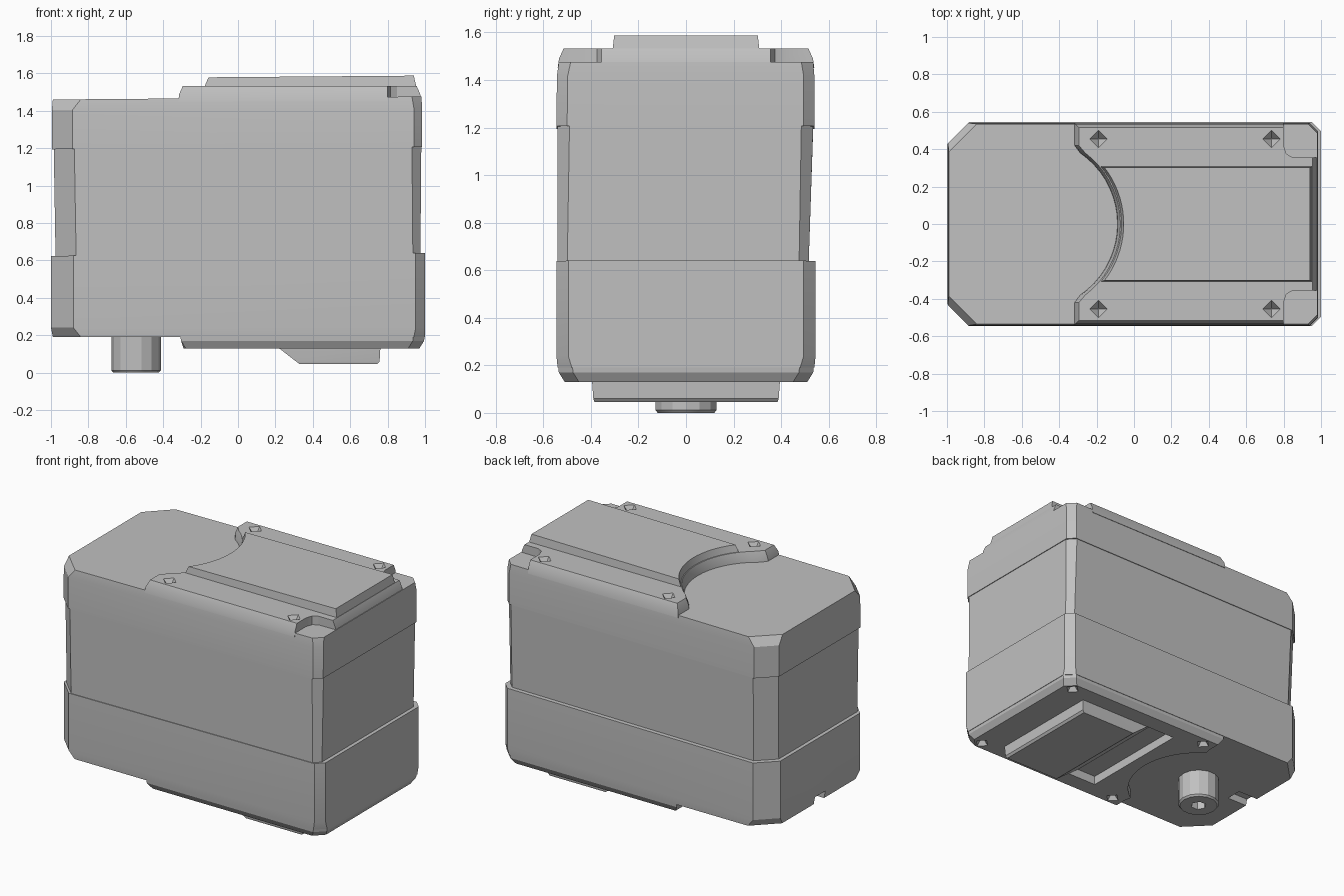
import bpy, bmesh, math

if "Cube" in bpy.data.objects:
    bpy.data.objects.remove(bpy.data.objects["Cube"], do_unlink=True)

GREY = (0.53, 0.53, 0.53, 1)
mat = bpy.data.materials.new("plain grey")
mat.use_nodes = True
mat.diffuse_color = GREY
mat.node_tree.nodes["Principled BSDF"].inputs["Base Color"].default_value = GREY


def loft(name, rings):
    """Closed solid through rings of (height, slope along x, outline points)."""
    bm = bmesh.new()
    loops = [[bm.verts.new((x, y, z + tilt * x)) for x, y in pts] for z, tilt, pts in rings]
    bm.faces.new(loops[0][::-1])
    bm.faces.new(loops[-1])
    for a, b in zip(loops, loops[1:]):
        for i in range(len(a)):
            j = (i + 1) % len(a)
            bm.faces.new((a[i], a[j], b[j], b[i]))
    bmesh.ops.recalc_face_normals(bm, faces=bm.faces)
    mesh = bpy.data.meshes.new(name)
    bm.to_mesh(mesh)
    bm.free()
    mesh.materials.append(mat)
    obj = bpy.data.objects.new(name, mesh)
    bpy.context.collection.objects.link(obj)
    return obj


def cut(obj, *cutters):
    for cutter in cutters:
        cutter.hide_render = True
        mod = obj.modifiers.new("cut", "BOOLEAN")
        mod.operation, mod.solver, mod.object = "DIFFERENCE", "EXACT", cutter
        bpy.ops.object.select_all(action="DESELECT")
        bpy.context.view_layer.objects.active = obj
        obj.select_set(True)
        bpy.ops.object.modifier_apply(modifier=mod.name)
        bpy.data.objects.remove(cutter, do_unlink=True)


def smooth(obj):
    bpy.ops.object.select_all(action="DESELECT")
    bpy.context.view_layer.objects.active = obj
    obj.select_set(True)
    bpy.ops.object.shade_smooth_by_angle(angle=math.radians(25))


def rect(x0, x1, y):
    return [(x0, -y), (x1, -y), (x1, y), (x0, y)]


def ngon(x, y, r, sides, turn=0.0):
    steps = [turn + math.tau * i / sides for i in range(sides)]
    return [(x + r * math.cos(a), y + r * math.sin(a)) for a in steps]


def band(x0, x1, y0, y1, c0, c1):
    """Rectangle with chamfers c0 at the -x corners and c1 at the +x corners."""
    return [(x0 + c0, y0), (x1 - c1, y0), (x1, y0 + c1), (x1, y1 - c1),
            (x1 - c1, y1), (x0 + c0, y1), (x0, y1 - c0), (x0, y0 + c0)]


def arc(r, y_end, n=9):
    """Upper half of the round scoop, from y_end down to just above y = 0."""
    end = math.asin(y_end / r)
    return [(-0.55 + r * math.cos(end * k / n), r * math.sin(end * k / n)) for k in range(n, 0, -1)]


def mirrored(half, r):
    return half + [(-0.55 + r, 0)] + [(x, -y) for x, y in reversed(half)]


def scooped(x0, r, w, corner):
    """Plate outline with a round scoop on its -x edge."""
    return mirrored(corner + [(x0, w), (x0, 0.42)] + arc(r, 0.38), r)


def pits(z_tip, z_wide, spots):
    return [loft("pit_cutter", [(z_tip, 0, ngon(x, s * y, 0.004, 4)),
                                (z_wide, 0, ngon(x, s * y, 0.06, 4))])
            for x, y in spots for s in (-1, 1)]


# Three stacked body bands
lower = loft("lower_body", [(0.19, 0, band(-0.99, 1.0, -0.54, 0.54, 0.15, 0.06)),
                            (0.24, 0, band(-1.0, 1.0, -0.545, 0.545, 0.12, 0.05)),
                            (0.632, 0.008, band(-1.0, 1.0, -0.545, 0.545, 0.12, 0.05))])
middle = loft("middle_body", [(0.6, 0, band(-0.975, 0.975, -0.54, 0.515, 0.11, 0.04)),
                              (1.2, 0.006, band(-0.985, 0.98, -0.54, 0.535, 0.11, 0.05))])
upper = loft("upper_body", [(1.2, 0.006, band(-0.995, 0.985, -0.545, 0.54, 0.11, 0.045)),
                            (1.41, 0.006, band(-0.995, 0.985, -0.543, 0.54, 0.11, 0.045)),
                            (1.468, 0.008, band(-0.99, 0.98, -0.535, 0.535, 0.15, 0.05))])

# Cable slot in the end of the lower band
cut(lower, loft("slot_cutter", [(0.1, 0, rect(-1.1, -0.84, 0.055)), (0.24, 0, rect(-1.1, -0.84, 0.055))]))

# Raised deck with round scoop, corner notches and pits
def deck_outline(d):
    x1, w = 0.98 - d, 0.54 - d
    corner = [(x1, 0.355), (0.85, 0.355), (0.815, 0.375), (0.8, 0.42), (0.8, w)]
    return scooped(-0.32 + d, 0.46 + d * 0.7, w, corner)


deck = loft("top_deck", [(1.45, 0, deck_outline(0)), (1.49, 0, deck_outline(0.006)),
                         (1.533, 0, deck_outline(0.025))])
cut(deck, *pits(1.48, 1.55, [(-0.19, 0.455), (0.735, 0.455)]))

# Central sliding plate on the deck
def plate_outline(r, w, x1):
    return mirrored([(x1, w)] + arc(r, w), r)


plate = loft("top_plate", [(1.5, 0, plate_outline(0.475, 0.312, 0.96)),
                           (1.58, 0.008, plate_outline(0.495, 0.302, 0.94))])

# Underside slab, scooped around the knob, with a pocket beside the foot
def slab_outline(d):
    x1, w = 1.0 - d, 0.54 - d
    return scooped(-0.31 + d, 0.46, w, [(x1, w - 0.06), (x1 - 0.06, w)])


slab = loft("bottom_slab", [(0.13, 0, slab_outline(0.03)), (0.17, 0, slab_outline(0.005)),
                            (0.2, 0, slab_outline(0.002))])
cut(slab, loft("pocket_cutter", [(0.1, 0, rect(0.0, 0.25, 0.395)), (0.3, 0, rect(0.0, 0.25, 0.395))]),
    *pits(0.18, 0.115, [(-0.2, 0.455), (0.9, 0.455)]))

# Wedge foot
foot = loft("wedge_foot", [(0.045, 0, rect(0.33, 0.745, 0.385)), (0.06, 0, rect(0.31, 0.757, 0.39)),
                           (0.2, 0, rect(0.13, 0.765, 0.4))])

# Round knob with hexagonal socket
knob = loft("round_knob", [(0, 0, ngon(-0.545, 0, 0.122, 14)), (0.012, 0, ngon(-0.545, 0, 0.132, 14)),
                           (0.22, 0, ngon(-0.545, 0, 0.132, 14))])
cut(knob, loft("socket_cutter", [(-0.05, 0, ngon(-0.545, 0, 0.05, 6)), (0.07, 0, ngon(-0.545, 0, 0.05, 6))]))

for part in (lower, middle, upper, deck, plate, slab, foot, knob):
    smooth(part)
